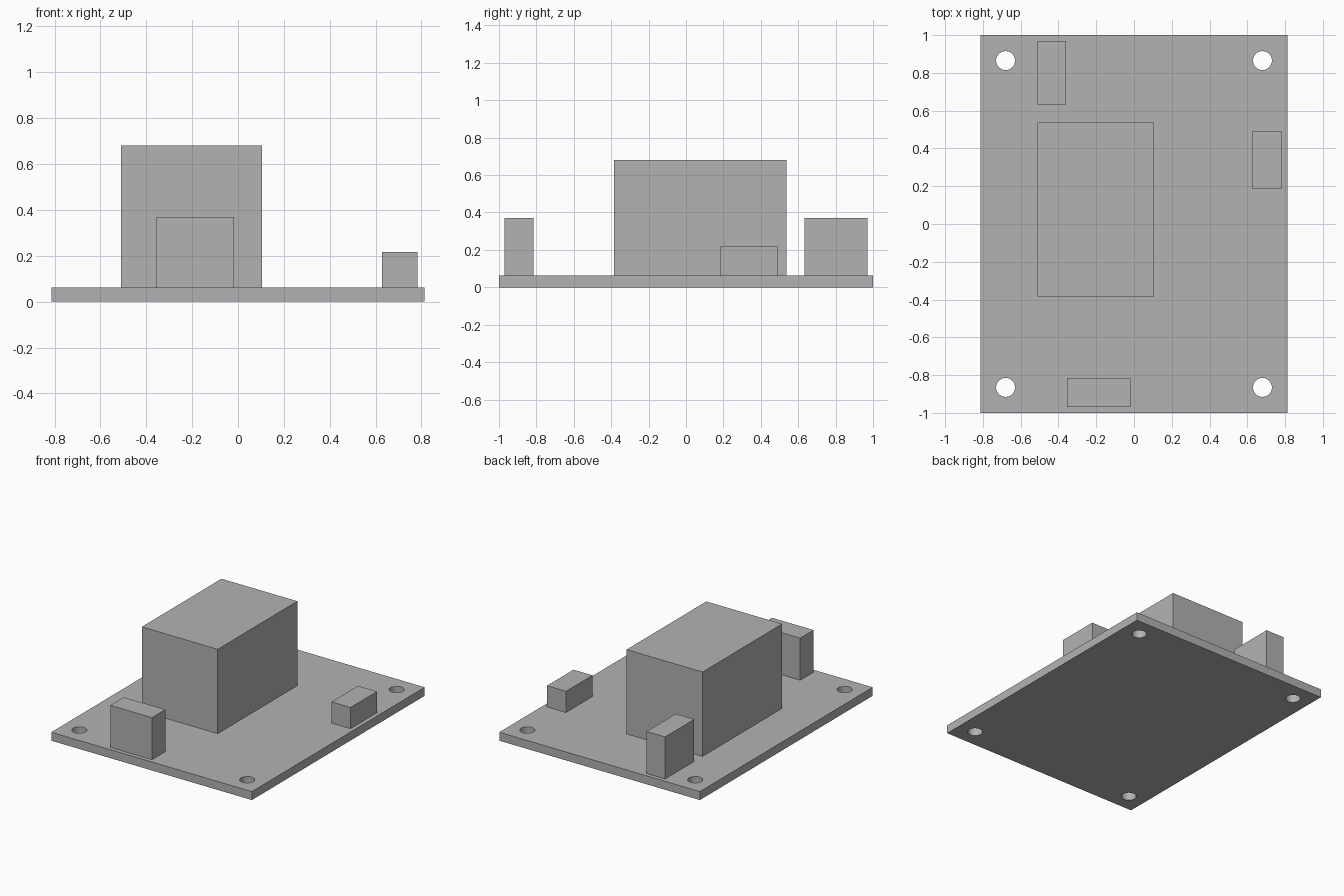
import bpy

default = bpy.data.objects.get("Cube")
if default:
    bpy.data.objects.remove(default, do_unlink=True)

grey = bpy.data.materials.new("plain grey")
grey.use_nodes = True
colour = (0.448, 0.448, 0.448, 1)
grey.diffuse_color = colour
grey.node_tree.nodes["Principled BSDF"].inputs["Base Color"].default_value = colour

BOARD_TOP = 0.062


def box(name, x, y, z):
    """Box spanning the given (low, high) ranges."""
    spans = (x, y, z)
    bpy.ops.mesh.primitive_cube_add(size=1, location=[(a + b) / 2 for a, b in spans])
    obj = bpy.context.object
    obj.name = name
    obj.scale = [b - a for a, b in spans]
    bpy.ops.object.transform_apply(location=False, rotation=False, scale=True)
    obj.data.materials.append(grey)
    return obj


# Base board with a mounting hole near each corner
board = box("board", (-0.813, 0.813), (-1, 1), (0, BOARD_TOP))
cutters = []
for sx in (-1, 1):
    for sy in (-1, 1):
        bpy.ops.mesh.primitive_cylinder_add(
            vertices=48, radius=0.05, depth=0.4, location=(sx * 0.68, sy * 0.865, 0))
        cutter = bpy.context.object
        cutter.name = "hole_cutter"
        cutter.hide_render = True
        cutter.data.materials.append(grey)
        cutters.append(cutter)
        cut = board.modifiers.new("mounting_hole", 'BOOLEAN')
        cut.operation = 'DIFFERENCE'
        cut.solver = 'EXACT'
        cut.object = cutter

bpy.ops.object.select_all(action='DESELECT')
board.select_set(True)
bpy.context.view_layer.objects.active = board
for modifier in list(board.modifiers):
    bpy.ops.object.modifier_apply(modifier=modifier.name)
for cutter in cutters:
    bpy.data.objects.remove(cutter, do_unlink=True)
bpy.ops.object.shade_smooth_by_angle()

# Blocks standing on the board
box("main_block", (-0.51, 0.105), (-0.385, 0.537), (BOARD_TOP, 0.68))
box("front_connector", (-0.355, -0.018), (-0.97, -0.815), (BOARD_TOP, 0.37))
box("back_connector", (-0.51, -0.36), (0.633, 0.97), (BOARD_TOP, 0.37))
box("side_connector", (0.628, 0.782), (0.185, 0.492), (BOARD_TOP, 0.217))
